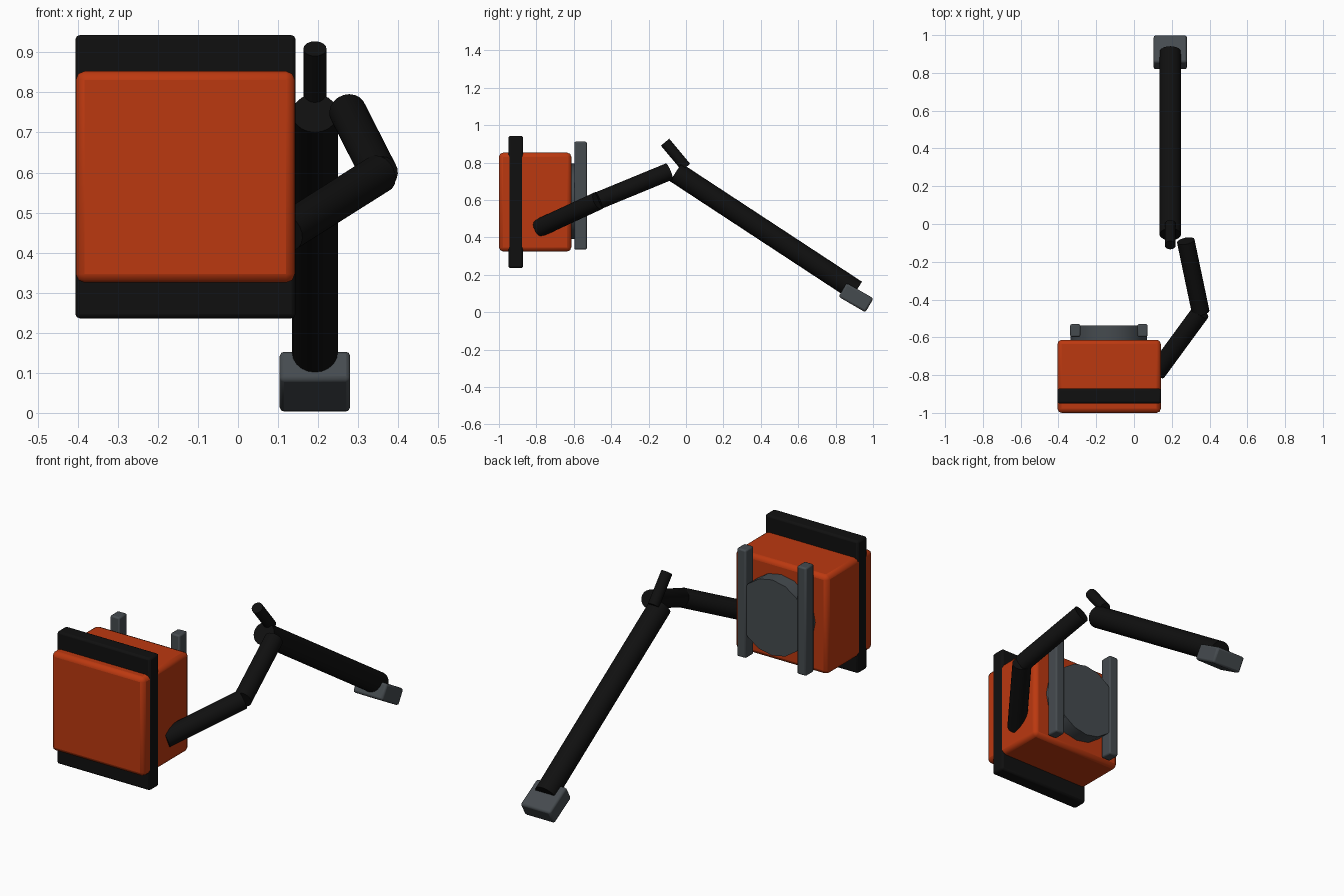
import bpy, math
from mathutils import Vector

if "Cube" in bpy.data.objects:
    bpy.data.objects.remove(bpy.data.objects["Cube"])


def mat(name, rgb):
    m = bpy.data.materials.new(name)
    m.diffuse_color = (*rgb, 1)
    m.use_nodes = True
    m.node_tree.nodes["Principled BSDF"].inputs["Base Color"].default_value = m.diffuse_color
    return m


ORANGE = mat("orange_plastic", (0.5, 0.04, 0.005))
BLACK = mat("black_rubber", (0.005, 0.005, 0.005))
GREY = mat("dark_grey", (0.06, 0.07, 0.078))


def finish(ob, name, m):
    ob.name = name
    ob.data.materials.append(m)
    bpy.ops.object.shade_smooth_by_angle(angle=math.radians(30))
    return ob


def box(name, lo, hi, m, bevel, segs=2, tilt=0):
    lo, hi = Vector(lo), Vector(hi)
    bpy.ops.mesh.primitive_cube_add(size=1, location=(lo + hi) / 2)
    ob = bpy.context.object
    ob.scale = hi - lo
    bpy.ops.object.transform_apply(location=False, rotation=False, scale=True)
    ob.rotation_euler.x = tilt
    mod = ob.modifiers.new("bevel", "BEVEL")
    mod.width = bevel
    mod.segments = segs
    return finish(ob, name, m)


def tube(name, a, b, r, m, sides=20):
    a, b = Vector(a), Vector(b)
    d = b - a
    bpy.ops.mesh.primitive_cylinder_add(vertices=sides, radius=r, depth=d.length,
                                        location=(a + b) / 2)
    ob = bpy.context.object
    ob.rotation_euler = d.to_track_quat('Z', 'Y').to_euler()
    return finish(ob, name, m)


# Backpack engine housing and the band around it
box("housing", (-0.405, -1.0, 0.325), (0.142, -0.613, 0.853), ORANGE, 0.022)
box("housing_band", (-0.406, -0.95, 0.236), (0.144, -0.871, 0.943), BLACK, 0.011)

# Back frame: two rails and a round cover
for side, x in (("left", -0.311), ("right", 0.045)):
    box("frame_rail_" + side, (x - 0.027, -0.597, 0.335), (x + 0.027, -0.53, 0.912), GREY, 0.008)
tube("round_cover", (-0.133, -0.615, 0.592), (-0.133, -0.537, 0.592), 0.202, GREY, 16)

# Bent hose from housing to blower pipe
elbow = (0.353, -0.467, 0.597)
tube("hose_lower", (0.12, -0.785, 0.45), elbow, 0.049, BLACK)
tube("hose_upper", elbow, (0.274, -0.09, 0.752), 0.047, BLACK)

# Long blower pipe, its grip and nozzle
tube("blower_pipe", (0.192, -0.055, 0.748), (0.192, 0.91, 0.115), 0.057, BLACK)
tube("grip", (0.192, 0.0, 0.775), (0.192, -0.112, 0.909), 0.029, BLACK, 16)
box("nozzle", (0.104, 0.826, 0.035), (0.28, 0.992, 0.121), GREY, 0.011,
    tilt=math.radians(-30))
